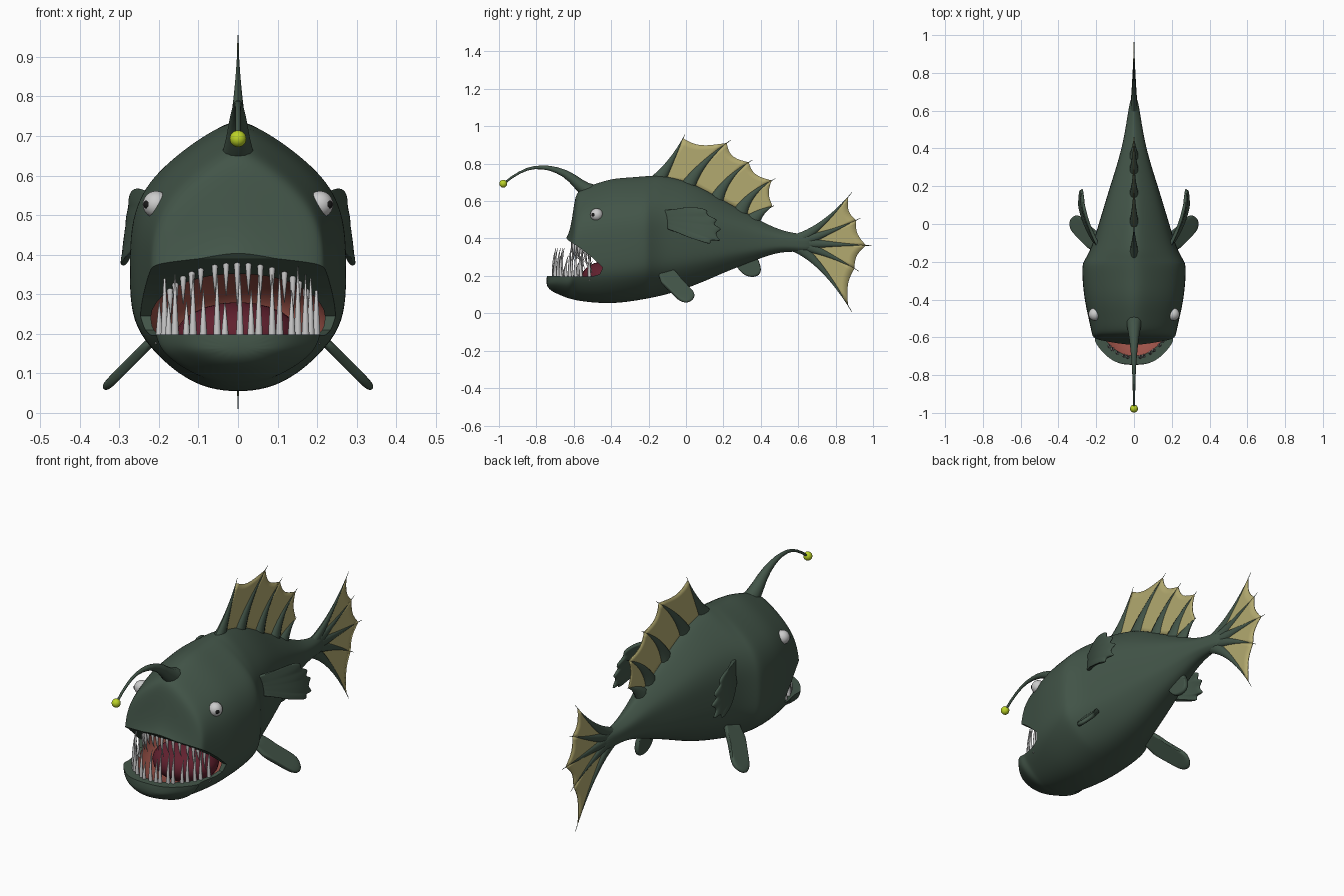
import bpy, bmesh, math, random
from mathutils import Vector, Matrix

if "Cube" in bpy.data.objects:
    bpy.data.objects.remove(bpy.data.objects["Cube"])

random.seed(4)


def material(name, r, g, b):
    m = bpy.data.materials.new(name)
    m.diffuse_color = (r, g, b, 1)
    m.use_nodes = True
    m.node_tree.nodes["Principled BSDF"].inputs["Base Color"].default_value = m.diffuse_color
    return m


SKIN = material("skin", .055, .09, .065)
WEB = material("fin_web", .45, .40, .16)
GLOW = material("lure_glow", .5, .65, .02)
PINK = material("mouth_lining", .33, .085, .065)
RED = material("tongue_red", .12, .015, .028)
BONE = material("tooth", .72, .72, .70)
WHITE = material("eye_white", .8, .8, .8)
BLACK = material("pupil", .01, .01, .01)


def finish(name, bm, mat, thick=0, subsurf=0, angle=50):
    bmesh.ops.recalc_face_normals(bm, faces=bm.faces[:])
    me = bpy.data.meshes.new(name)
    bm.to_mesh(me)
    bm.free()
    me.materials.append(mat)
    ob = bpy.data.objects.new(name, me)
    bpy.context.collection.objects.link(ob)
    if thick:
        m = ob.modifiers.new("thickness", 'SOLIDIFY')
        m.thickness, m.offset = thick, 0
    if subsurf:
        m = ob.modifiers.new("smooth", 'SUBSURF')
        m.levels = m.render_levels = subsurf
    bpy.ops.object.select_all(action='DESELECT')
    ob.select_set(True)
    bpy.context.view_layer.objects.active = ob
    bpy.ops.object.shade_smooth_by_angle(angle=math.radians(angle))
    return ob


def loft(bm, rings):
    vs = [[bm.verts.new(p) for p in r] for r in rings]
    n = len(vs[0])
    for a, b in zip(vs, vs[1:]):
        for i in range(n):
            bm.faces.new((a[i], a[(i + 1) % n], b[(i + 1) % n], b[i]))
    bm.faces.new(vs[0][::-1])
    bm.faces.new(vs[-1])


def bezier(p, t):
    return tuple((1 - t) ** 2 * a + 2 * t * (1 - t) * b + t * t * c for a, b, c in zip(*p))


def tube(bm, path, r0, r1, x=0, power=1, flat=1, sides=10):
    """Tapering round rod along a (y, z) path."""
    rings, n = [], len(path) - 1
    for i, (y, z) in enumerate(path):
        a, b = path[max(i - 1, 0)], path[min(i + 1, n)]
        d = Vector((b[0] - a[0], b[1] - a[1])).normalized()
        r = r1 + (r0 - r1) * (1 - i / n) ** power
        ring = []
        for k in range(sides):
            q = math.tau * k / sides
            c, s = r * math.cos(q), r * math.sin(q) * flat
            ring.append((x + s, y - d.y * c, z + d.x * c))
        rings.append(ring)
    loft(bm, rings)


def ball(name, loc, scale, mat, seg=24):
    bm = bmesh.new()
    bmesh.ops.create_uvsphere(bm, u_segments=seg, v_segments=seg // 2, radius=1,
                              matrix=Matrix.Translation(loc) @ Matrix.Diagonal((*scale, 1)))
    return finish(name, bm, mat)


def grid(bm, rows):
    vs = [[bm.verts.new(p) for p in r] for r in rows]
    for a, b in zip(vs, vs[1:]):
        for i in range(len(a) - 1):
            bm.faces.new((a[i], a[i + 1], b[i + 1], b[i]))


# body: half cross-section (width, height) lofted over stations (y, bottom, top, half width)
HALF = [(0, 0), (.3, .012), (.58, .065), (.85, .165), (.98, .25), (1.01, .36), (1.01, .5),
        (.99, .63), (.88, .745), (.69, .83), (.48, .9), (.22, .97), (0, 1.005)]
STATIONS = [(-.747, .15, .19, .05), (-.725, .12, .29, .115), (-.68, .10, .36, .165),
            (-.635, .08, .40, .20), (-.612, .075, .48, .21), (-.595, .07, .62, .218),
            (-.575, .065, .665, .222), (-.5, .055, .69, .238), (-.4, .05, .725, .26),
            (-.3, .06, .73, .27), (-.215, .075, .738, .273), (-.19, .08, .738, .258),
            (-.15, .088, .742, .236), (-.1, .1, .735, .215), (0, .13, .71, .185),
            (.1, .17, .665, .155), (.2, .215, .605, .125), (.3, .255, .55, .093),
            (.4, .295, .495, .065), (.5, .328, .445, .045), (.6, .33, .425, .03),
            (.68, .325, .42, .015)]
outline = HALF + [(-w, h) for w, h in HALF[-2:0:-1]]
bm = bmesh.new()
loft(bm, [[(w * hw, y, b + h * (t - b)) for w, h in outline] for y, b, t, hw in STATIONS])
body = finish("body", bm, SKIN, subsurf=2)

# mouth: an open wedge between the jaws, then a rounded lined cavity
wedge = [(-.95, .2), (-.5, .197), (-.46, .21), (-.445, .245), (-.5, .297), (-.56, .345),
         (-.63, .39), (-.68, .46), (-.95, .46)]
bm = bmesh.new()
loft(bm, [[(x, y, z) for y, z in wedge] for x in (-.4, .4)])
cutters = [finish("jaw_cutter", bm, SKIN),
           ball("cavity_cutter", (0, -.42, .24), (.222, .295, .13), PINK, 40)]
bpy.context.view_layer.objects.active = body
bpy.ops.object.modifier_apply(modifier="smooth")
for c in cutters:
    m = body.modifiers.new("cut", 'BOOLEAN')
    m.operation, m.solver, m.object = 'DIFFERENCE', 'EXACT', c
    m.material_mode = 'TRANSFER'
    bpy.context.view_layer.objects.active = body
    bpy.ops.object.modifier_apply(modifier="cut")
    bpy.data.objects.remove(c)
body.select_set(True)
bpy.ops.object.shade_smooth_by_angle(angle=math.radians(40))
ball("tongue", (0, -.42, .19), (.16, .14, .09), RED)

# teeth: long ones on the lower jaw, shorter ones hanging from the upper
low, up = bmesh.new(), bmesh.new()
for i in range(19):
    a = math.radians(-72 + 8 * i + random.uniform(-2, 2))
    x, y = .208 * math.sin(a), -.43 - .275 * math.cos(a)
    h = random.choice((.08, .11, .15, .17))
    tube(low, [bezier(((y, .175), (y - .012, .2 + h * .5), (y + .01, .2 + h)), k / 5) for k in range(6)],
         .011, .001, x, sides=8)
for i in range(15):
    a = math.radians(-63 + 9 * i + random.uniform(-2, 2))
    x, y = .195 * math.sin(a), -.43 - .175 * math.cos(a)
    z = .39 + (-.63 - y) * .74
    h = random.uniform(.05, .1)
    tube(up, [bezier(((y, z + .02), (y - .01, z - h * .5), (y + .012, z - h)), k / 5) for k in range(6)],
         .009, .001, x, sides=8)
finish("lower_teeth", low, BONE)
finish("upper_teeth", up, BONE)

# lure stalk and glowing bulb
bm = bmesh.new()
tube(bm, [(-.50, .645), (-.54, .665), (-.575, .692), (-.61, .722), (-.65, .748), (-.69, .765),
          (-.73, .776), (-.77, .78), (-.81, .779), (-.85, .77), (-.89, .752), (-.93, .728), (-.97, .697)],
     .045, .006, power=2.5, sides=12)
finish("lure_stalk", bm, SKIN)
ball("lure_bulb", (0, -.977, .693), (.021,) * 3, GLOW)


# dorsal and tail fins: tapering rays with scalloped webs between them
def ray_fin(name, rays, r, start, dip):
    spines, webs = bmesh.new(), bmesh.new()
    for p in rays:
        tube(spines, [bezier(p, k / 12) for k in range(13)], r, .001, power=1.4, flat=.6)
    for a, b in zip(rays, rays[1:]):
        rows = []
        for i in range(9):
            s = i / 8
            end = .93 - dip * math.sin(math.pi * s)
            row = []
            for k in range(9):
                t = start + (end - start) * k / 8
                p, q = bezier(a, t), bezier(b, t)
                row.append((0, p[0] + (q[0] - p[0]) * s, p[1] + (q[1] - p[1]) * s))
            rows.append(row)
        grid(webs, rows)
    finish(name + "_rays", spines, SKIN)
    finish(name + "_web", webs, WEB, thick=.004)


ray_fin("dorsal_fin", [((-.15, .71), (-.08, .80), (-.005, .957)), ((.01, .68), (.08, .81), (.24, .927)),
                       ((.16, .60), (.21, .73), (.355, .82)), ((.29, .54), (.34, .65), (.477, .72)),
                       ((.36, .50), (.41, .555), (.47, .575))], .04, .05, .09)
ray_fin("tail_fin", [((.58, .385), (.73, .45), (.888, .648)), ((.6, .38), (.75, .42), (.935, .51)),
                     ((.6, .375), (.78, .37), (.992, .362)), ((.6, .37), (.75, .33), (.925, .225)),
                     ((.58, .365), (.73, .28), (.888, .005))], .036, .1, .05)


# paddle fins: plates between a root line and an outer edge, given in (y, z)
def plate(name, root, edge, x_at, thick, sub=2):
    bm = bmesh.new()
    grid(bm, [[(x_at(y, z), y, z) for y, z in
               ((a[0] + (b[0] - a[0]) * k / 5, a[1] + (b[1] - a[1]) * k / 5) for k in range(6))]
              for a, b in zip(root, edge)])
    finish(name, bm, SKIN, thick=thick, subsurf=sub)


PEC_EDGE = [(-.02, .56), (.06, .57), (.13, .55), (.10, .525), (.19, .50), (.13, .475), (.215, .45),
            (.14, .43), (.21, .375), (.12, .40), (.145, .362), (.08, .385), (.0, .415)]
PEC_ROOT = [(-.13 + .03 * i / 12, .55 - .1 * i / 12) for i in range(13)]
PEL_EDGE = [(-.05, .215), (.0, .15), (.045, .115), (.05, .085), (.02, .055), (-.03, .06), (-.07, .105), (-.135, .165)]
PEL_ROOT = [(-.07 - .08 * i / 7, .235 - .02 * i / 7) for i in range(8)]
for s, side in ((1, "left"), (-1, "right")):
    plate(side + "_pectoral_fin", PEC_ROOT, PEC_EDGE,
          lambda y, z: s * (.195 + .085 * math.sin(math.pi * max(0, y + .12) / .5) + (.47 - z) * .12), .018)
    plate(side + "_pelvic_fin", PEL_ROOT, PEL_EDGE, lambda y, z: s * (.235 + .165 - z), .024)
    # eyes
    eye = Vector((s * .207, -.478, .527))
    ball(side + "_eye", eye, (.034,) * 3, WHITE)
    ball(side + "_pupil", eye + Vector((s * .8, -.6, 0)) * .023, (.014,) * 3, BLACK, 16)
plate("anal_fin", [(.27, .27), (.29, .275), (.31, .28), (.33, .285), (.35, .29), (.37, .3)],
      [(.27, .25), (.305, .205), (.35, .19), (.395, .2), (.405, .24), (.385, .29)], lambda y, z: 0, .024)
